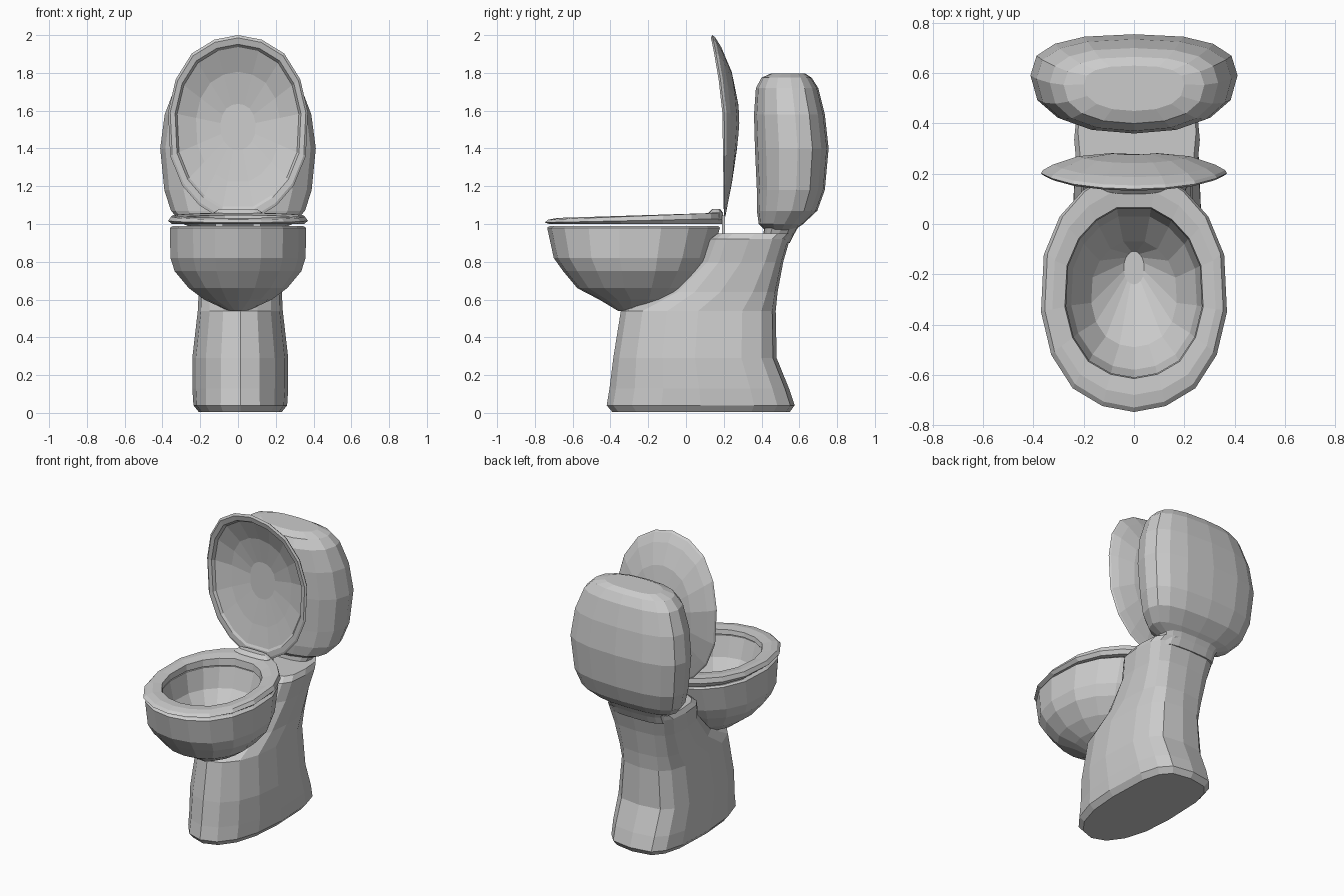
import bpy, bmesh, math
from mathutils import Vector

if "Cube" in bpy.data.objects:
    bpy.data.objects.remove(bpy.data.objects["Cube"])

# Half outline of an egg: (fraction from narrow end, fraction of half width)
EGG = [(0.025, .34), (.1, .66), (.24, .89), (.42, 1), (.66, .97), (.82, .80), (.93, .55), (1, .25)]


def egg(z, rx, y0, y1):
    """Egg-shaped ring at height z, narrow end at y0."""
    right = [Vector((w * rx, y0 + t * (y1 - y0), z)) for t, w in EGG]
    left = [Vector((-p.x, p.y, p.z)) for p in reversed(right)]
    return [Vector((0, y0, z))] + right + left


def rounded(z, rx, y0, y1, power=2.6, front=None, cx=0.0, mid=.5, n=16):
    """Rounded-rectangle ring; front sets its own corner power, mid the widest point."""
    ring = []
    ym = y0 + mid * (y1 - y0)
    for i in range(n):
        a = 2 * math.pi * i / n
        c, s = math.cos(a), math.sin(a)
        is_front = s < -1e-6
        e = 2 / (front if front and is_front else power)
        ry = ym - y0 if is_front else y1 - ym
        ring.append(Vector((cx + rx * math.copysign(abs(c) ** e, c),
                            ym + ry * math.copysign(abs(s) ** e, s), z)))
    return ring


def loft(name, rings, loop=False):
    """Skin the rings; cap both ends, or join last to first when loop is set."""
    bm = bmesh.new()
    vs = [[bm.verts.new(p) for p in r] for r in rings]
    n = len(vs[0])
    pairs = list(zip(vs, vs[1:])) + ([(vs[-1], vs[0])] if loop else [])
    for a, b in pairs:
        for i in range(n):
            j = (i + 1) % n
            bm.faces.new((a[i], a[j], b[j], b[i]))
    if not loop:
        bm.faces.new(vs[0])
        bm.faces.new(vs[-1])
    bmesh.ops.recalc_face_normals(bm, faces=bm.faces)
    me = bpy.data.meshes.new(name)
    bm.to_mesh(me)
    bm.free()
    ob = bpy.data.objects.new(name, me)
    bpy.context.collection.objects.link(ob)
    return ob


# Bowl: outside going up, over the rim, then down the inside to the drain
loft("bowl", [egg(*r) for r in [
    (.54, .05, -.36, -.2), (.60, .18, -.46, -.06), (.66, .26, -.575, .02),
    (.75, .335, -.65, .09), (.82, .358, -.70, .13), (.98, .36, -.735, .18),
    (.99, .345, -.72, .17), (.99, .275, -.62, .07), (.86, .25, -.58, .03),
    (.74, .17, -.49, -.07), (.65, .04, -.24, -.11)]])

# Pedestal: foot, wedge-shaped front, then stepping back behind the bowl to the tank shelf
loft("pedestal", [rounded(z, rx, y0, y1, p, f, .012) for z, rx, y0, y1, p, f in [
    (.005, .22, -.39, .55, 3.4, 2.2), (.04, .248, -.42, .575, 3.4, 2.2),
    (.13, .254, -.405, .545, 3.4, 2.1), (.29, .254, -.385, .48, 3.4, 2.1),
    (.54, .225, -.345, .475, 3.4, 2.1), (.64, .22, -.12, .485, 3.4, 2.4),
    (.80, .23, .07, .515, 3.4, 3), (.92, .25, .12, .55, 3.4, 3.4), (.95, .235, .16, .575, 3.4, 3.4)]])

# Neck joining the shelf to the tank
loft("tank_neck", [rounded(z, rx, y0, y1, 3) for z, rx, y0, y1 in [
    (.90, .2, .40, .55), (.95, .2, .41, .575), (1.03, .24, .42, .62)]])

# Tank: pillow shape, widest behind its middle
loft("tank", [rounded(z, rx, y0, y1, 2.6, 2.3, 0, .58) for z, rx, y0, y1 in [
    (.965, .20, .42, .57), (1.0, .29, .385, .62), (1.07, .355, .375, .695),
    (1.18, .39, .375, .735), (1.4, .412, .365, .755), (1.58, .388, .36, .735),
    (1.72, .335, .37, .70), (1.775, .28, .40, .665), (1.797, .2, .45, .63)]])


# Seat: closed ring that thickens towards the hinge
def seat_ring(z, rx, y0, y1, lift):
    ring = egg(z, rx, y0, y1)
    for p in ring:
        p.z += lift * (p.y + .75) / .95
    return ring


loft("seat", [seat_ring(*r) for r in [
    (1.0, .35, -.725, .19, .0), (1.008, .37, -.748, .2, .02), (1.022, .355, -.73, .195, .038),
    (1.03, .325, -.68, .13, .03), (1.025, .275, -.615, .065, .025), (1.0, .27, -.61, .06, .0)]],
    loop=True)


# Lid: same outline stood upright, tip leaning forward, back domed, front recessed
def lid_ring(scale, depth):
    ring = []
    for p in egg(0, .37 * scale, -.485 * scale, .485 * scale):
        z = 1.515 - p.y
        lean = .065 * (max(0, z - 1.55) / .45) ** 1.5
        slim = 1 - .65 * max(0, 1.515 - z) / .485
        ring.append(Vector((p.x, .204 + depth * slim - lean, z)))
    return ring


loft("lid", [lid_ring(*r) for r in [
    (.25, .078), (.6, .066), (.87, .034), (.98, .012), (1, .0), (.97, -.01),
    (.9, -.008), (.87, .012), (.6, .046), (.25, .058)]])


# Hinge: bar across the back of the seat and two small posts
def box(name, loc, size):
    bpy.ops.mesh.primitive_cube_add(size=1, location=loc)
    ob = bpy.context.object
    ob.name = name
    ob.scale = size


loft("hinge_bar", [rounded(z, rx, y0, y1, 3) for z, rx, y0, y1 in [
    (1.02, .14, .11, .2), (1.06, .13, .12, .195), (1.08, .1, .14, .18)]])
for side, x in (("left", -.1), ("right", .1)):
    box("hinge_post_" + side, (x, .198, .99), (.04, .015, .11))
